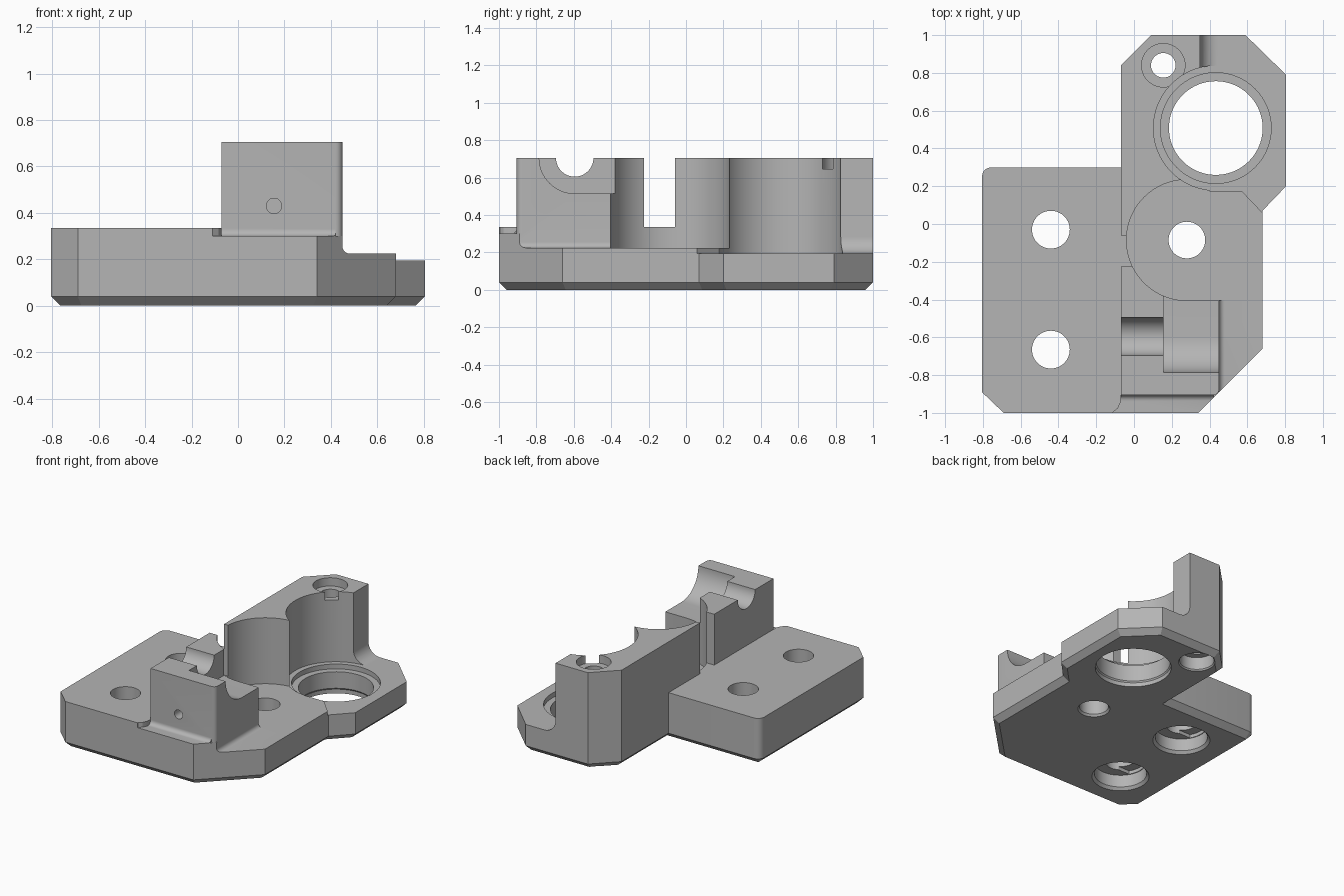
import bpy, bmesh, math
from mathutils import Vector

cube = bpy.data.objects.get("Cube")
if cube:
    bpy.data.objects.remove(cube)

TOP = 0.705      # height of the tall walls
FAR = 2.0        # cutters overshoot to here

grey = bpy.data.materials.new("plain grey")
grey.use_nodes = True
grey.diffuse_color = (0.46, 0.46, 0.46, 1)
grey.node_tree.nodes["Principled BSDF"].inputs["Base Color"].default_value = (0.46, 0.46, 0.46, 1)


def finish(name, bm):
    bmesh.ops.recalc_face_normals(bm, faces=bm.faces[:])
    mesh = bpy.data.meshes.new(name)
    bm.to_mesh(mesh)
    bm.free()
    mesh.materials.append(grey)
    obj = bpy.data.objects.new(name, mesh)
    bpy.context.collection.objects.link(obj)
    return obj


def prism_mesh(pts, lo, hi, axis="Z"):
    """Extrude a 2D outline along an axis: X takes (y,z), Y takes (x,z), Z takes (x,y)."""
    place = {"X": lambda a, b, c: (c, a, b),
             "Y": lambda a, b, c: (a, c, b),
             "Z": lambda a, b, c: (a, b, c)}[axis]
    bm = bmesh.new()
    face = bm.faces.new([bm.verts.new(place(a, b, lo)) for a, b in pts])
    ext = bmesh.ops.extrude_face_region(bm, geom=[face], use_keep_orig=True)
    shift = Vector(place(0, 0, hi - lo))
    bmesh.ops.translate(bm, vec=shift, verts=[v for v in ext["geom"] if isinstance(v, bmesh.types.BMVert)])
    return bm


def arc(cx, cy, r, start, end, n=10):
    angles = [math.radians(start + (end - start) * i / n) for i in range(n + 1)]
    return [(cx + r * math.cos(t), cy + r * math.sin(t)) for t in angles]


def cut(cutter):
    mod = body.modifiers.new("cut", "BOOLEAN")
    mod.operation = "DIFFERENCE"
    mod.solver = "EXACT"
    mod.object = cutter
    bpy.context.view_layer.objects.active = body
    bpy.ops.object.modifier_apply(modifier=mod.name)
    bpy.data.objects.remove(cutter)


def cut_prism(pts, lo, hi=FAR, axis="Z"):
    cut(finish("cutter", prism_mesh(pts, lo, hi, axis)))


def cut_box(x0, x1, y0, y1, z0, z1=FAR):
    cut_prism([(x0, y0), (x1, y0), (x1, y1), (x0, y1)], z0, z1)


def bore(x, y, profile, n=64):
    """Cut a turned hole given (radius, height) steps from bottom to top."""
    bm = bmesh.new()
    rings = [[bm.verts.new((x + r * math.cos(math.tau * i / n), y + r * math.sin(math.tau * i / n), z))
              for i in range(n)] for r, z in profile]
    for low, high in zip(rings, rings[1:]):
        for i in range(n):
            j = (i + 1) % n
            bm.faces.new((low[i], low[j], high[j], high[i]))
    bm.faces.new(rings[0])
    bm.faces.new(rings[-1])
    cut(finish("cutter", bm))


# Full-height blank with a chamfered underside
outline = [(-0.07, 0.3), (-0.07, 0.84), (0.09, 1), (0.59, 1), (0.805, 0.79), (0.805, 0.2),
           (0.68, 0.07), (0.68, -0.66), (0.34, -1), (-0.69, -1), (-0.805, -0.89)]
outline += arc(-0.755, 0.25, 0.05, 180, 90, 5)
bm = prism_mesh(outline, 0.04, TOP)
bmesh.ops.recalc_face_normals(bm, faces=bm.faces[:])
bottom = min(bm.faces, key=lambda f: f.calc_center_median().z)
bmesh.ops.inset_region(bm, faces=[bottom], thickness=0.04, use_even_offset=True)
for v in bottom.verts:
    v.co.z = 0
body = finish("bearing_bracket", bm)

# Low mounting slab on the right hand side of the model
cut_box(-FAR, -0.07, -FAR, 0.6, 0.335)

# Front ledge with a fillet, and its flared end
cut_prism([(-0.905, FAR)] + arc(-0.935, 0.33, 0.03, 0, -90, 6) + [(-FAR, 0.3), (-FAR, FAR)], -0.07, FAR, "X")
cut_prism([(-0.115, -1.1), (-0.11, -0.995), (-0.085, -0.975), (-0.07, -0.94), (0, -0.94), (0, -1.1)], 0.3)

# Floor beside the clamp block, with a fillet
cut_prism([(0.45, FAR)] + arc(0.48, 0.255, 0.03, 180, 270, 6) + [(FAR, 0.225), (FAR, FAR)], -FAR, -0.405, "Y")
cut_prism([(0.28, -0.405), (FAR, -0.405), (FAR, 0.9), (0.45, 0.8), (0.3, 0.7), (0.3, 0.1)], 0.225)

# Rounded upright corner of the clamp block
cut_prism([(0.46, -0.92), (0.46, -0.875)] + arc(0.42, -0.875, 0.03, 0, -90, 6) + [(0.42, -0.92)], 0.3)

# Lower floor around the large bore, and the filleted side of the screw post
cut_prism([(0.45, FAR), (FAR, FAR), (FAR, 0.06), (0.68, 0.06), (0.57, 0.175), (0.4, 0.175), (0.45, 0.7)], 0.195)
cut_prism([(0.35, FAR)] + arc(0.44, 0.285, 0.09, 180, 270) + [(FAR, 0.195), (FAR, FAR)], 0.75, FAR, "Y")

# Round clearances that scoop the tall wall
bore(0.433, 0.508, [(0.33, 0.195), (0.33, FAR)], 96)
bore(0.28, -0.085, [(0.32, 0.225), (0.32, FAR)], 96)

# Gap between the wall and the clamp block
cut_box(-0.3, 0.1, -0.225, -0.06, 0.335)

# Rod groove and the wider stepped seat in the clamp block
cut_prism(arc(-0.595, TOP, 0.1, 180, 360, 24) + [(-0.495, FAR), (-0.695, FAR)], -0.3, 0.3, "X")
cut_prism(arc(-0.595, TOP, 0.19, 180, 270, 16) + [(-0.3, 0.515), (-0.3, FAR), (-0.785, FAR)], 0.155, FAR, "X")

# Small blind hole in the front of the clamp block
cut_prism(arc(0.155, 0.43, 0.033, 0, 345, 23), -FAR, -0.7, "Y")

# Large bore with a seat ring, plain hole, and screw post hole
bore(0.433, 0.508, [(0.255, -0.1), (0.255, 0.03), (0.248, 0.04), (0.248, 0.16), (0.293, 0.16), (0.293, 0.3)], 96)
bore(0.28, -0.085, [(0.115, -0.01), (0.097, 0.015), (0.097, 0.5)])
bore(0.155, 0.84, [(0.13, -0.01), (0.115, 0.01), (0.115, 0.1), (0.065, 0.1),
                   (0.065, 0.645), (0.115, 0.645), (0.115, 0.9)])

# Mounting holes, counterbored from below with a flat-sided relief step
for y in (-0.03, -0.665):
    bore(-0.44, y, [(0.2, -0.01), (0.175, 0.02), (0.175, 0.11), (0.1, 0.11), (0.1, 0.5)])
    relief = [(px, max(y - 0.1, min(y + 0.1, py))) for px, py in arc(-0.44, y, 0.17, 30, -30, 8)
              + arc(-0.44, y, 0.17, 210, 150, 8)]
    cut_prism(relief, 0.1, 0.135)

# Crisp edges with smooth curved walls
body.select_set(True)
bpy.context.view_layer.objects.active = body
bpy.ops.object.shade_smooth_by_angle(angle=math.radians(25))
